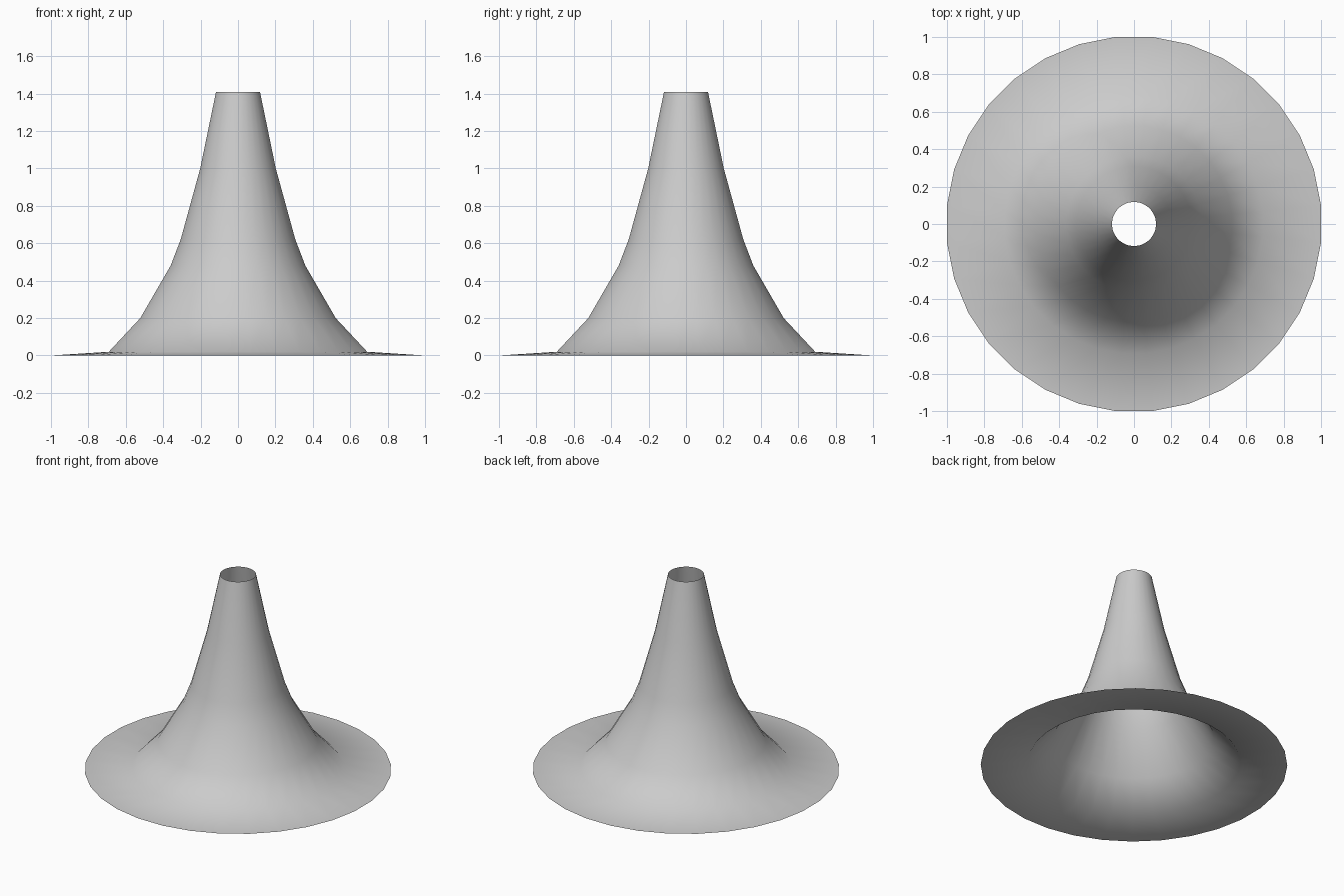
import bpy, bmesh, math

if "Cube" in bpy.data.objects:
    bpy.data.objects.remove(bpy.data.objects["Cube"])

SIDES = 32
# radius, height of each ring from the rim up to the open top
PROFILE = [(1.005, 0.0), (0.694, 0.02), (0.525, 0.20), (0.362, 0.48),
           (0.308, 0.62), (0.203, 1.0), (0.118, 1.41)]

# flared open cone, revolved as one thin surface
bm = bmesh.new()
rings = []
for r, z in PROFILE:
    angles = [(i + 0.5) * math.tau / SIDES for i in range(SIDES)]
    rings.append([bm.verts.new((r * math.cos(a), r * math.sin(a), z)) for a in angles])
for low, high in zip(rings, rings[1:]):
    for i in range(SIDES):
        j = (i + 1) % SIDES
        bm.faces.new((low[i], low[j], high[j], high[i])).smooth = True

mesh = bpy.data.meshes.new("flared_cone")
bm.to_mesh(mesh)
bm.free()
cone = bpy.data.objects.new("flared_cone", mesh)
bpy.context.collection.objects.link(cone)
